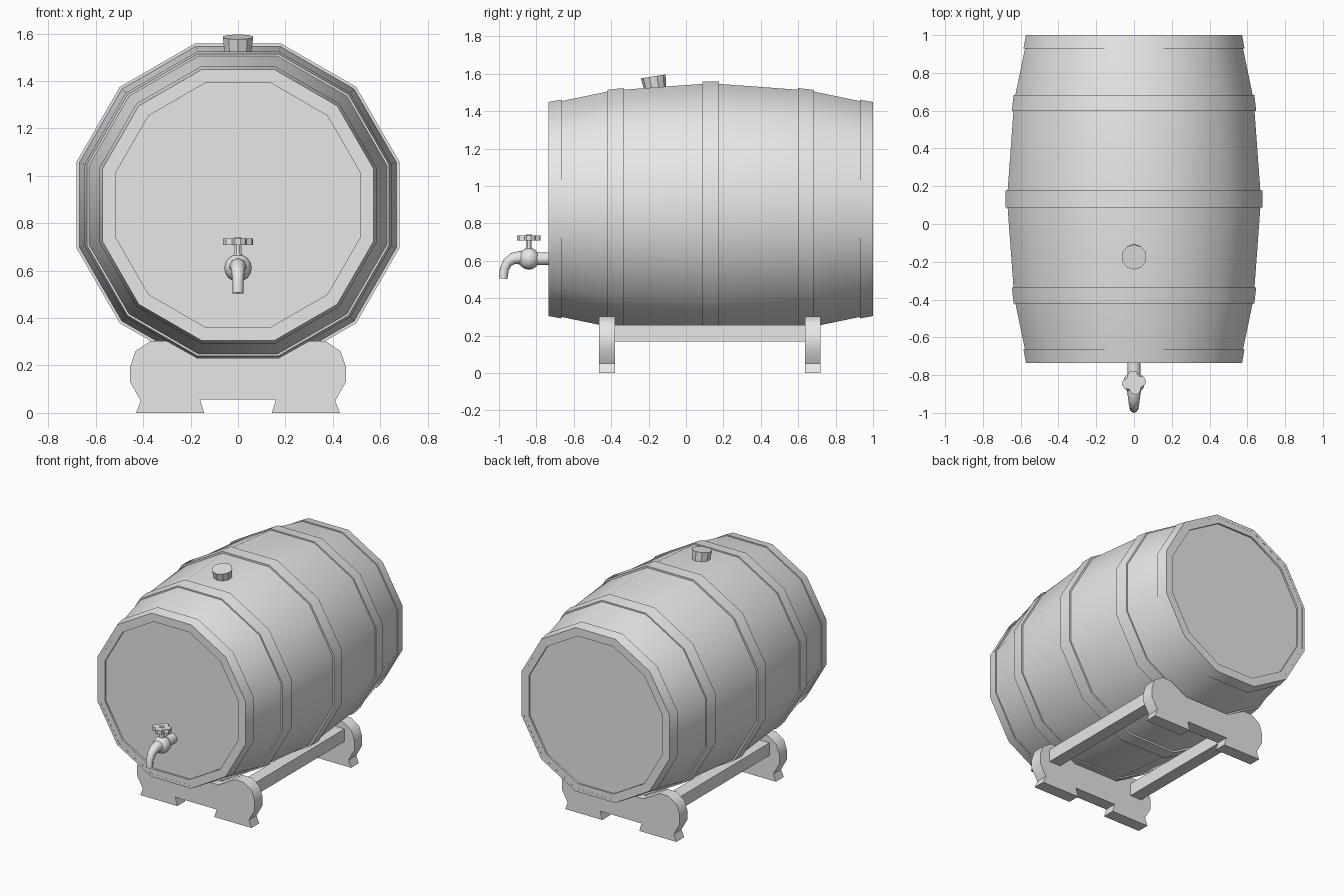
import bpy, bmesh
from math import sin, cos, radians, pi
from mathutils import Matrix, Vector

cube = bpy.data.objects.get("Cube")
if cube:
    bpy.data.objects.remove(cube, do_unlink=True)

grey = bpy.data.materials.new("plain_grey")
grey.use_nodes = True
grey.diffuse_color = (0.8, 0.8, 0.8, 1)
grey.node_tree.nodes["Principled BSDF"].inputs["Base Color"].default_value = (0.8, 0.8, 0.8, 1)

AXIS_Z = 0.877      # height of the barrel axis
MID_Y = 0.132       # middle of the barrel length
HEAD_Y = -0.735     # front end of the barrel
ALONG_Y = Matrix.Rotation(-pi / 2, 4, 'X')
BARREL = Matrix.Translation((0, MID_Y, AXIS_Z)) @ ALONG_Y


def smooth(obj, angle):
    bpy.ops.object.select_all(action='DESELECT')
    obj.select_set(True)
    bpy.context.view_layer.objects.active = obj
    bpy.ops.object.shade_smooth_by_angle(angle=radians(angle))


def finish(name, bm, matrix=Matrix(), angle=35):
    bmesh.ops.recalc_face_normals(bm, faces=bm.faces)
    bm.transform(matrix)
    mesh = bpy.data.meshes.new(name)
    bm.to_mesh(mesh)
    bm.free()
    obj = bpy.data.objects.new(name, mesh)
    bpy.context.collection.objects.link(obj)
    mesh.materials.append(grey)
    if angle:
        smooth(obj, angle)
    return obj


def lathe(name, profile, sides, matrix, closed=False, angle=35):
    """Turn (flat-side radius, height) points around local z, flat side facing +x."""
    bm = bmesh.new()
    half = pi / sides
    rings = []
    for r, h in profile:
        R = r / cos(half)
        rings.append([bm.verts.new((R * cos((2 * i + 1) * half), R * sin((2 * i + 1) * half), h))
                      for i in range(sides)])
    pairs = list(zip(rings, rings[1:]))
    if closed:
        pairs.append((rings[-1], rings[0]))
    else:
        bm.faces.new(rings[0])
        bm.faces.new(rings[-1])
    for a, b in pairs:
        for i in range(sides):
            j = (i + 1) % sides
            bm.faces.new((a[i], a[j], b[j], b[i]))
    return finish(name, bm, matrix, angle)


def prism(name, outline, depth, matrix, angle=35):
    """Extrude an outline in local xy along local z."""
    bm = bmesh.new()
    face = bm.faces.new([bm.verts.new((x, y, 0)) for x, y in outline])
    top = bmesh.ops.extrude_face_region(bm, geom=[face])["geom"]
    bmesh.ops.translate(bm, vec=(0, 0, depth),
                        verts=[v for v in top if isinstance(v, bmesh.types.BMVert)])
    return finish(name, bm, matrix, angle)


# Staves and recessed heads, one half of the profile mirrored
half_profile = [(0.515, 0.855), (0.515, 0.867), (0.565, 0.867), (0.577, 0.797),
                (0.628, 0.552), (0.638, 0.467), (0.669, 0.045)]
front_half = [(r, -h) for r, h in half_profile]
lathe("barrel_body", front_half + half_profile[::-1], 12, BARREL)

# Hoops: start, end, radius at start, radius at end
def hoop(name, h0, h1, r0, r1):
    lathe(name, [(r0, h0), (r1, h1), (r1 - 0.02, h1), (r0 - 0.02, h0)], 12, BARREL, True)

hoop("middle_hoop", -0.045, 0.045, 0.681, 0.681)
for side, s in (("front", -1), ("back", 1)):
    hoop(side + "_inner_hoop", s * 0.467, s * 0.552, 0.647, 0.637)
    hoop(side + "_end_hoop", s * 0.797, s * 0.868, 0.585, 0.572)

# Bung, leaning with the slope of the staves
lathe("bung", [(0.054, -0.02), (0.064, 0.065)], 10,
      Matrix.Translation((0, -0.165, 1.522)) @ Matrix.Rotation(radians(9), 4, 'X'))

# Cradle ends, mirrored outline
side = [(0.143, 0), (0.43, 0), (0.41, 0.05), (0.455, 0.13), (0.455, 0.195),
        (0.433, 0.26), (0.37, 0.303), (0.3, 0.303), (0.173, 0.232)]
outline = [(0.16, 0.057)] + side
outline += [(-x, z) for x, z in outline[::-1]]
STAND = Matrix.Rotation(pi / 2, 4, 'X')
for name, y in (("front_cradle", -0.38), ("back_cradle", 0.72)):
    prism(name, outline, 0.085, Matrix.Translation((0, y, 0)) @ STAND, 50)

# Rails joining the cradle ends
for name, x in (("left_rail", 0.335), ("right_rail", -0.335)):
    bm = bmesh.new()
    bmesh.ops.create_cube(bm, size=1)
    finish(name, bm, Matrix.Translation((x, 0.128, 0.214)) @ Matrix.Diagonal((0.088, 1.04, 0.088, 1)), 0)

# Tap pipe and rounded valve body
TAP_Z, TAP_Y = 0.611, -0.84
lathe("tap_pipe", [(0.034, 0), (0.034, 0.125)], 12,
      Matrix.Translation((0, TAP_Y, TAP_Z)) @ ALONG_Y)
bm = bmesh.new()
bmesh.ops.create_uvsphere(bm, u_segments=12, v_segments=8, radius=0.058)
finish("tap_valve", bm, Matrix.Translation((0, TAP_Y, TAP_Z)), 60)

# Curved spout
path = [(-0.84, 0.612, 0.042), (-0.89, 0.617, 0.036), (-0.925, 0.612, 0.031),
        (-0.955, 0.59, 0.027), (-0.972, 0.555, 0.024), (-0.977, 0.505, 0.023)]
curve = bpy.data.curves.new("tap_spout", 'CURVE')
curve.dimensions = '3D'
curve.bevel_depth = 1
curve.bevel_resolution = 2
curve.use_fill_caps = True
line = curve.splines.new('POLY')
line.points.add(len(path) - 1)
for point, (y, z, r) in zip(line.points, path):
    point.co = (0, y, z, 1)
    point.radius = r
spout = bpy.data.objects.new("tap_spout", curve)
bpy.context.collection.objects.link(spout)
curve.materials.append(grey)
bpy.ops.object.select_all(action='DESELECT')
spout.select_set(True)
bpy.context.view_layer.objects.active = spout
bpy.ops.object.convert(target='MESH')
smooth(bpy.context.view_layer.objects.active, 50)

# Stem and four-lobed handle
lathe("tap_stem", [(0.026, 0.04), (0.015, 0.065), (0.015, 0.13)], 8,
      Matrix.Translation((0, TAP_Y, TAP_Z)))
lobes = []
for k in range(4):
    for offset, r in ((-22, 0.06), (0, 0.064), (22, 0.06), (45, 0.043)):
        a = radians(90 * k + 10 + offset)
        lobes.append((r * cos(a), r * sin(a)))
prism("tap_handle", lobes, 0.027, Matrix.Translation((0, TAP_Y, 0.708)))
